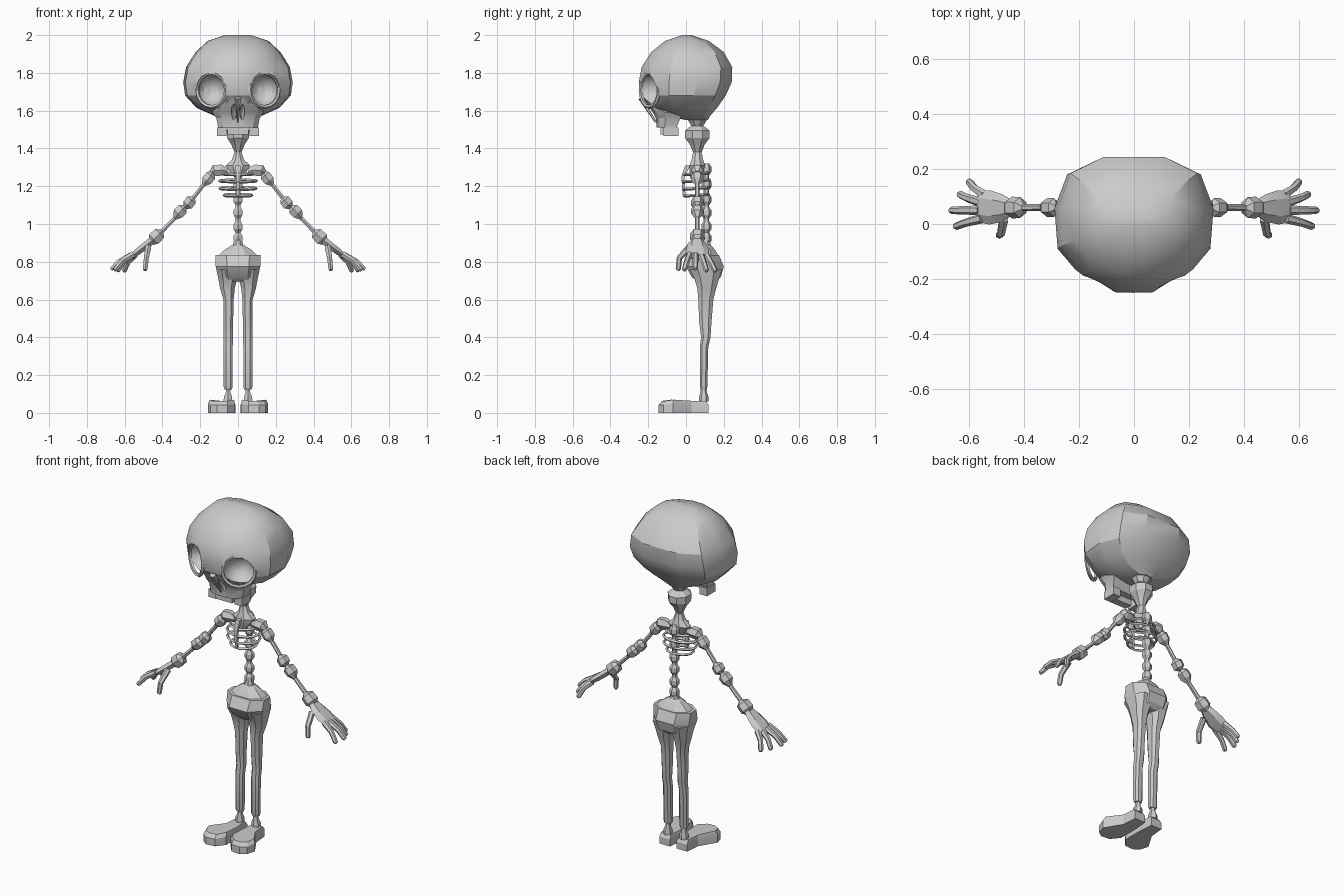
import bpy, bmesh, math
from mathutils import Vector, Matrix

if "Cube" in bpy.data.objects:
    bpy.data.objects.remove(bpy.data.objects["Cube"])


def finish(bm, name, mirror=False):
    bmesh.ops.recalc_face_normals(bm, faces=bm.faces)
    me = bpy.data.meshes.new(name)
    bm.to_mesh(me)
    bm.free()
    ob = bpy.data.objects.new(name, me)
    bpy.context.collection.objects.link(ob)
    shade(ob)
    if mirror:
        ob.modifiers.new("mirror", 'MIRROR').use_clip = False
    return ob


def shade(ob, angle=25):
    ob.data.shade_smooth()
    ob.data.set_sharp_from_angle(angle=math.radians(angle))


def skin(name, rings, mirror=False):
    """Bridge closed rings of points and cap both ends."""
    bm = bmesh.new()
    vs = [[bm.verts.new(p) for p in r] for r in rings]
    n = len(vs[0])
    for a, b in zip(vs, vs[1:]):
        for i in range(n):
            j = (i + 1) % n
            bm.faces.new((a[i], a[j], b[j], b[i]))
    bm.faces.new(vs[0])
    bm.faces.new(vs[-1])
    return finish(bm, name, mirror)


def ngon(n):
    return [(math.cos((i + .5) * math.tau / n), math.sin((i + .5) * math.tau / n)) for i in range(n)]


def stack(name, rows, section, mirror=False):
    """rows: z, x min, x max, y min, y max"""
    return skin(name, [[((x0 + x1) / 2 + u * (x1 - x0) / 2, (y0 + y1) / 2 + v * (y1 - y0) / 2, z)
                        for u, v in section] for z, x0, x1, y0, y1 in rows], mirror)


def limb(name, pts, sides=6, mirror=True):
    """pts: x, y, z, thickness radius, width radius"""
    cs = [Vector(p[:3]) for p in pts]
    rings = []
    for i, p in enumerate(pts):
        d = (cs[min(i + 1, len(cs) - 1)] - cs[max(i - 1, 0)]).normalized()
        up = d.cross(Vector((0, 1, 0))).normalized()
        side = up.cross(d)
        rings.append([cs[i] + up * u * p[3] + side * v * p[-1] for u, v in ngon(sides)])
    return skin(name, rings, mirror)


def box(name, lo, hi, mirror=False):
    bm = bmesh.new()
    lo, hi = Vector(lo), Vector(hi)
    m = Matrix.Translation((lo + hi) / 2) @ Matrix.Diagonal((*(hi - lo), 1))
    bmesh.ops.create_cube(bm, size=1, matrix=m)
    return finish(bm, name, mirror)


def torus(name, centre, rx, ry, r, rot=None, segs=14, sides=4, mirror=False):
    m = Matrix.Translation(centre) @ (rot or Matrix())
    bm = bmesh.new()
    grid = []
    for i in range(segs):
        a = i * math.tau / segs
        grid.append([bm.verts.new(m @ Vector((
            (rx + r * math.cos(b)) * math.cos(a), (ry + r * math.cos(b)) * math.sin(a), r * math.sin(b))))
            for b in (k * math.tau / sides for k in range(sides))])
    for i in range(segs):
        for k in range(sides):
            a, b, l = grid[i], grid[(i + 1) % segs], (k + 1) % sides
            bm.faces.new((a[k], b[k], b[l], a[l]))
    return finish(bm, name, mirror)


# Skull: flat back, rounded front
half = [(.4, 1), (.84, .75), (1, .25), (.96, -.35), (.66, -.77), (.22, -1)]
skull_section = half + [(-x, y) for x, y in reversed(half)]
skull = stack("skull", [(z, -x, x, y0, y1) for z, x, y0, y1 in (
    (2.0, .07, -.02, .03), (1.97, .16, -.11, .12), (1.91, .225, -.185, .2), (1.83, .275, -.235, .245),
    (1.75, .29, -.25, .242), (1.68, .28, -.235, .21), (1.615, .22, -.185, .165),
    (1.575, .13, -.12, .13), (1.55, .05, .0, .115))], skull_section)

# Upper jaw
half = [(1, 1), (1, -.2), (.75, -.75), (.3, -1)]
jaw = stack("upper_jaw", [(z, -x, x, y0, y1) for z, x, y0, y1 in (
    (1.68, .10, -.232, -.05), (1.63, .13, -.205, -.03), (1.59, .135, -.175, -.02),
    (1.56, .115, -.16, -.03), (1.51, .105, -.155, -.05))],
    half + [(-x, y) for x, y in reversed(half)])


# Eye sockets and nose slits cut into the face
def cut(name, centre, size, targets):
    bm = bmesh.new()
    m = Matrix.Translation(centre) @ Matrix.Diagonal((*size, 1))
    bmesh.ops.create_uvsphere(bm, u_segments=14, v_segments=10, radius=1, matrix=m)
    c = finish(bm, name)
    for ob in targets:
        mod = ob.modifiers.new(name, 'BOOLEAN')
        mod.operation, mod.solver, mod.object = 'DIFFERENCE', 'EXACT', c
        bpy.context.view_layer.objects.active = ob
        bpy.ops.object.modifier_apply(modifier=name)
    bpy.data.objects.remove(c)


for s in (-1, 1):
    cut("socket_cutter", (s * .142, -.2, 1.71), (.088, .1, .088), (skull, jaw))
    cut("nose_cutter", (s * .022, -.185, 1.59), (.013, .045, .05), (skull, jaw))
shade(skull)
shade(jaw)
torus("eye_rim", (.139, -.192, 1.71), .09, .09, .011,
      Matrix.Rotation(math.radians(32), 4, 'Z') @ Matrix.Rotation(math.radians(90), 4, 'X'),
      segs=16, sides=5, mirror=True)
limb("nose_ridge", [(0, -.235, 1.67, .02), (0, -.2, 1.6, .008), (0, -.16, 1.54, .006)], 5, False)

# Teeth
box("front_teeth", (-.055, -.135, 1.475), (.055, -.09, 1.515))
box("side_tooth", (.06, -.12, 1.465), (.11, -.04, 1.512), True)

# Neck, chest and spine
stack("neck", [(z, -x, x, y - d, y + d) for z, x, y, d in (
    (1.56, .06, .06, .06), (1.52, .035, .06, .035), (1.495, .065, .06, .07), (1.455, .062, .06, .07),
    (1.42, .038, .06, .042), (1.38, .02, .06, .025), (1.34, .035, .06, .033), (1.31, .07, .06, .045),
    (1.285, .055, .055, .04), (1.24, .015, .05, .03))], ngon(8))
spine = []
for z in (1.29, 1.21, 1.13, 1.06, .985, .925):
    spine += [(z + .03, .015), (z + .012, .027), (z - .012, .027), (z - .03, .015)]
stack("spine", [(z, -r, r, .108 - r, .108 + r) for z, r in spine], ngon(6))
stack("sternum", [(1.31, -.02, .02, -.01, .03), (1.25, -.014, .014, -.028, -.005),
                  (1.15, -.01, .01, -.02, 0)], ngon(4))
for i, (z, rx, ry) in enumerate(((1.265, .08, .065), (1.228, .098, .073), (1.188, .096, .072), (1.152, .075, .066))):
    torus(f"rib_{i}", (0, .055, z), rx, ry, .008, Matrix.Rotation(math.radians(4), 4, 'X'))

# Arms: beaded joints with thin bones
limb("shoulder", [(.055, .06, 1.28, .018), (.09, .06, 1.285, .034), (.125, .06, 1.283, .034), (.142, .06, 1.27, .016)])
arm = [(.13, 1.27, .015), (.143, 1.257, .033), (.165, 1.23, .033), (.182, 1.208, .012), (.235, 1.14, .012),
       (.247, 1.127, .033), (.267, 1.1, .033), (.28, 1.09, .014), (.292, 1.08, .034), (.317, 1.055, .034),
       (.335, 1.03, .012), (.403, .962, .013), (.415, .95, .038), (.445, .92, .04), (.46, .9, .02)]
limb("arm", [(x, .06, z, r) for x, z, r in arm])

# Hands
limb("palm", [(.44, .06, .925, .022, .025), (.48, .058, .893, .022, .05),
              (.525, .06, .858, .021, .062), (.565, .065, .828, .015, .058)])
for i, (base, tip) in enumerate((((.555, .02, .84), (.655, -.01, .755)), ((.565, .05, .835), (.672, .05, .76)),
                                 ((.56, .08, .83), (.64, .11, .75)), ((.545, .105, .835), (.605, .157, .748)),
                                 ((.475, .02, .88), (.492, -.045, .755)))):
    b, t = Vector(base), Vector(tip)
    mid = b.lerp(t, .5) + Vector((.008, 0, .006))
    if i == 4:
        mid = Vector((.485, -.035, .82))
    limb("thumb" if i == 4 else f"finger_{i}", [(*b, .018), (*mid, .015), (*b.lerp(t, .93), .014), (*t, .009)])

# Waist and pelvis
stack("waist", [(z, -x, x, .105 - y, .105 + y) for z, x, y in (
    (.92, .022, .022), (.89, .03, .028), (.865, .075, .052), (.835, .11, .07), (.8, .1, .07))], ngon(8))
stack("pelvis", [(.835, -.12, .12, .03, .175), (.775, -.118, .118, 0, .2),
                 (.72, -.105, .105, .03, .185), (.695, -.09, .09, .06, .16)],
      [(1, .4), (.5, 1), (-.5, 1), (-1, .4), (-1, -.4), (-.5, -1), (.5, -1), (1, -.4)])

# Legs
oct_section = [(1, .5), (.5, 1), (-.5, 1), (-1, .5), (-1, -.5), (-.5, -1), (.5, -1), (1, -.5)]
stack("leg", [(.76, .0, .115, .02, .19), (.71, .004, .104, .045, .175), (.66, .017, .095, .06, .16),
              (.6, .023, .078, .065, .145), (.48, .026, .077, .07, .135), (.4, .027, .076, .08, .13),
              (.35, .028, .076, .073, .118), (.14, .028, .076, .073, .113), (.125, .032, .072, .078, .11)],
      oct_section, True)
stack("ankle", [(.14, .04, .064, .08, .105), (.105, .037, .067, .076, .112),
                (.085, .028, .078, .068, .12), (.06, .028, .08, .068, .12)], ngon(6), True)

# Feet: narrow heel, wide splayed toe
sole = [(.022, .12), (.092, .12), (.10, .03), (.16, -.07), (.145, -.12), (.11, -.145),
        (.055, -.14), (.015, -.09), (.014, .02)]
skin("foot", [[(.065 + (x - .065) * k, y * k, z + (.006 * (y < 0 and y > -.1) if z > .03 else 0)) for x, y in sole]
              for z, k in ((0, 1), (.042, 1), (.064, .88))], True)
